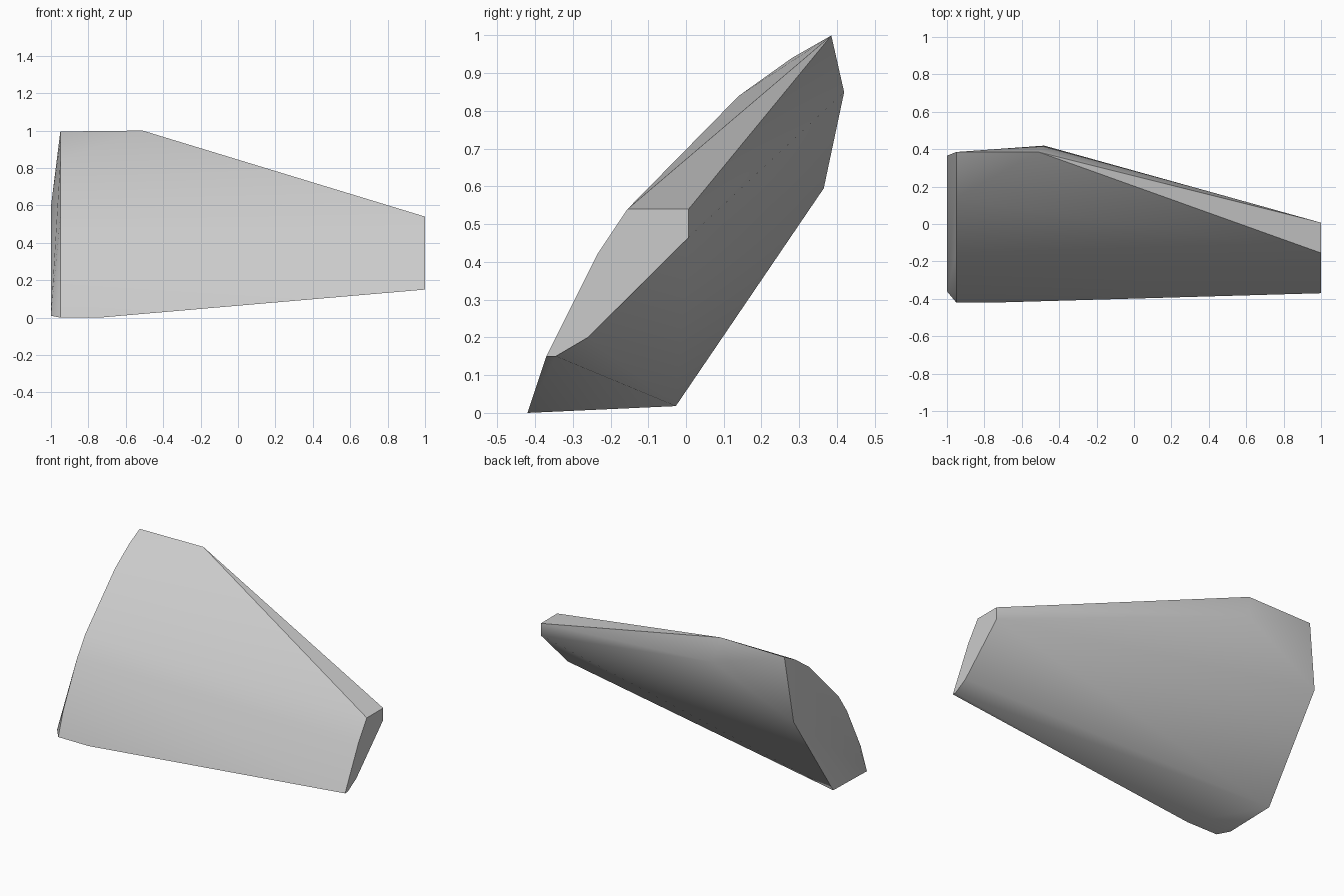
import bpy, bmesh, math

cube = bpy.data.objects.get("Cube")
if cube:
    bpy.data.objects.remove(cube, do_unlink=True)

# One plain grey for the whole part
grey = bpy.data.materials.new("stone_grey")
grey.use_nodes = True
colour = (0.6, 0.6, 0.6, 1)
grey.diffuse_color = colour
grey.node_tree.nodes["Principled BSDF"].inputs["Base Color"].default_value = colour

# Cross-sections as (y, z) outlines
curved_front = [(-0.42, 0.0), (-0.37, 0.15), (-0.235, 0.42), (-0.155, 0.54),
                (0.14, 0.84), (0.28, 0.94), (0.385, 0.995)]
narrow_tip = [(-0.37, 0.15), (-0.235, 0.42), (-0.155, 0.54),
              (0.007, 0.54), (0.007, 0.465), (-0.26, 0.2), (-0.345, 0.15)]
wide_end_back = [(-0.36, 0.01), (-0.027, 0.018), (0.365, 0.595)]

corners = [(-0.95, y, z) for y, z in curved_front]
corners += [(1, y, z) for y, z in narrow_tip]
corners += [(-1, y, z) for y, z in wide_end_back]
# Top shoulder, rear shoulder and lower front corner
corners += [(-0.51, 0.385, 1.0), (-0.48, 0.419, 0.85), (-0.74, -0.42, 0.0)]

# Skin the sections into one convex solid
bm = bmesh.new()
for corner in corners:
    bm.verts.new(corner)
bmesh.ops.convex_hull(bm, input=bm.verts)
bmesh.ops.dissolve_limit(bm, angle_limit=math.radians(1), verts=bm.verts, edges=bm.edges)
bmesh.ops.recalc_face_normals(bm, faces=bm.faces)
mesh = bpy.data.meshes.new("tapered_block")
bm.to_mesh(mesh)
bm.free()
mesh.materials.append(grey)

block = bpy.data.objects.new("tapered_block", mesh)
bpy.context.collection.objects.link(block)
bpy.context.view_layer.objects.active = block
block.select_set(True)
bpy.ops.object.shade_smooth_by_angle(angle=math.radians(35))
